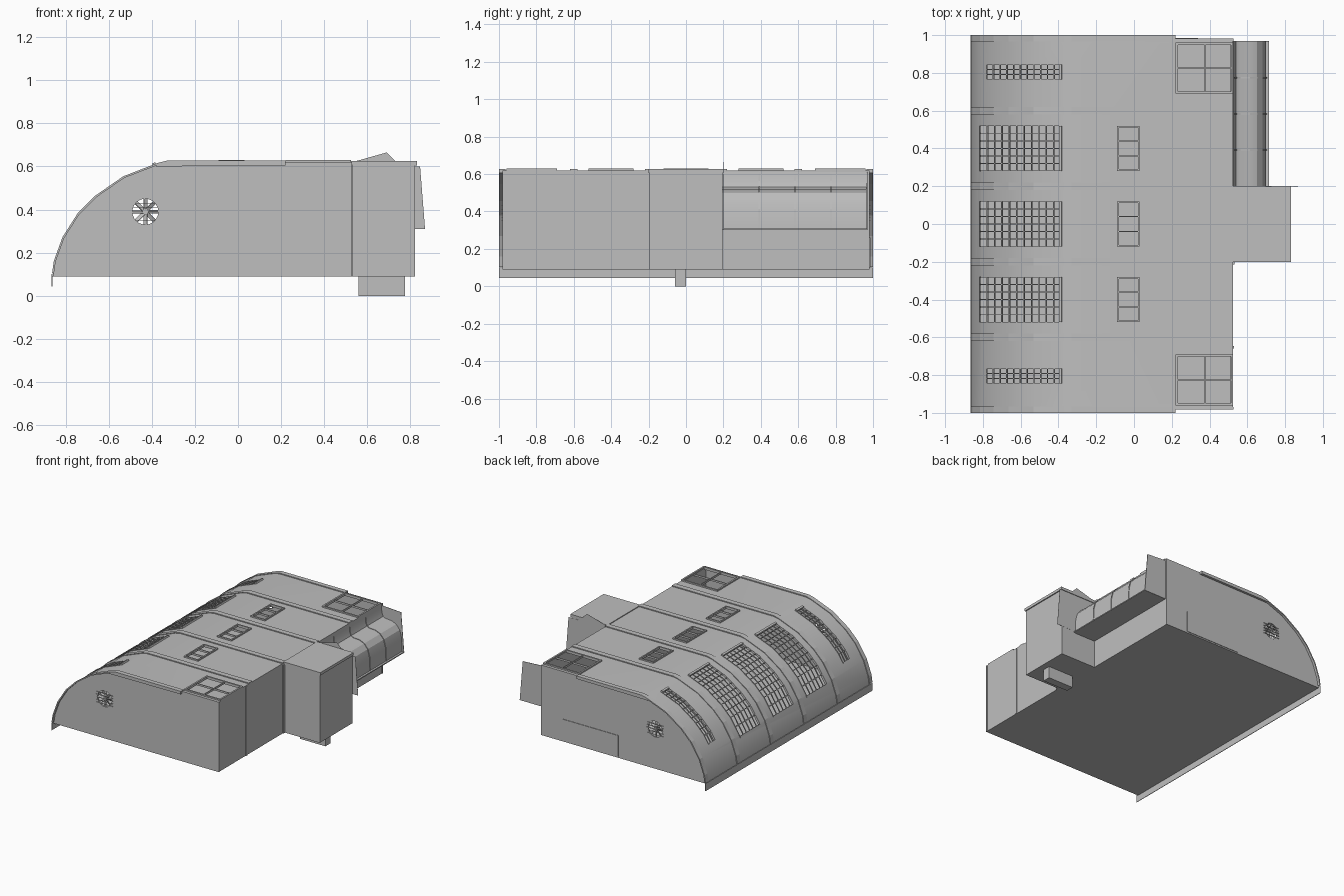
import bpy, bmesh, math
from mathutils import Vector, Matrix

if "Cube" in bpy.data.objects:
    bpy.data.objects.remove(bpy.data.objects["Cube"])


def material(name, v):
    m = bpy.data.materials.new(name)
    m.use_nodes = True
    m.diffuse_color = (v, v, v, 1)
    m.node_tree.nodes["Principled BSDF"].inputs["Base Color"].default_value = (v, v, v, 1)
    return m


GREY = material("mid grey", 0.52)


def finish(name, bm, smooth=False):
    bmesh.ops.recalc_face_normals(bm, faces=bm.faces)
    mesh = bpy.data.meshes.new(name)
    bm.to_mesh(mesh)
    bm.free()
    ob = bpy.data.objects.new(name, mesh)
    bpy.context.collection.objects.link(ob)
    mesh.materials.append(GREY)
    if smooth:
        bpy.ops.object.select_all(action="DESELECT")
        ob.select_set(True)
        bpy.context.view_layer.objects.active = ob
        bpy.ops.object.shade_smooth_by_angle(angle=math.radians(25))
    return ob


def prism(bm, pts, y0, y1):
    """Extrude an outline in x and z along y."""
    a = [bm.verts.new((x, y0, z)) for x, z in pts]
    b = [bm.verts.new((x, y1, z)) for x, z in pts]
    n = len(pts)
    bm.faces.new(a)
    bm.faces.new(b[::-1])
    for i in range(n):
        j = (i + 1) % n
        bm.faces.new((a[i], b[i], b[j], a[j]))


def box(bm, x0, x1, y0, y1, z0, z1):
    prism(bm, [(x0, z0), (x1, z0), (x1, z1), (x0, z1)], y0, y1)


def boxes(name, *items):
    bm = bmesh.new()
    for it in items:
        box(bm, *it)
    return finish(name, bm)


def cylinder(bm, x, y, z, r, depth, n=24):
    rot = Matrix.Translation((x, y, z)) @ Matrix.Rotation(math.pi / 2, 4, "X")
    bmesh.ops.create_cone(bm, cap_ends=True, segments=n, radius1=r, radius2=r, depth=depth, matrix=rot)


def cut(ob, cutter):
    cutter.hide_render = True
    cutter.hide_viewport = True
    cutter.display_type = "WIRE"
    m = ob.modifiers.new("cut", "BOOLEAN")
    m.operation = "DIFFERENCE"
    m.object = cutter
    m.solver = "EXACT"


# Curved roof line, from the eave up to the flat top
ARC = [(-.86, .09), (-.85, .16), (-.81, .27), (-.74, .38), (-.66, .46), (-.53, .55), (-.37, .612), (-.33, .62)]
FLOOR, TOP, WALL, END = .09, .62, .525, .982
# Roof windows: centre y, half width, lower edge x, rows of panes
WINDOWS = [(s * .805, .04, -.78, 3) for s in (-1, 1)] + [(y, .12, -.815, 6) for y in (-.4, 0, .4)]
SKYLIGHTS, WELLS = (-.4, 0, .4), (-.825, .825)


def roof_z(x):
    for (xa, za), (xb, zb) in zip(ARC, ARC[1:]):
        if xa <= x <= xb:
            return za + (zb - za) * (x - xa) / (xb - xa)
    return TOP


def roof_strip(bm, x0, x1, y0, y1, lift):
    """Thin plate that follows the roof."""
    xs = [x0] + [x for x, z in ARC if x0 < x < x1] + [x1]
    low, high = [], []
    for x in xs:
        slope = (roof_z(x + .01) - roof_z(x - .01)) / .02 if x > -.85 else 4
        n = Vector((-slope, 1)).normalized()
        low.append((x - n.x * .004, roof_z(x) - n.y * .004))
        high.append((x + n.x * lift, roof_z(x) + n.y * lift))
    prism(bm, low + high[::-1], y0, y1)


# Hollow hall with flat end walls
bm = bmesh.new()
prism(bm, ARC + [(WALL, TOP), (WALL, FLOOR)], -END, END)
hall = finish("curved_hall", bm, True)
bm = bmesh.new()
prism(bm, [(x + .012, z - .01) for x, z in ARC[1:]] + [(WALL - .01, TOP - .01), (WALL - .01, FLOOR + .006), (-.84, FLOOR + .006)], -.972, .972)
cut(hall, finish("hall_hollow_cutter", bm))

# Openings for fans, roof windows, skylights and light wells
bm = bmesh.new()
for s in (-1, 1):
    cylinder(bm, -.43, s, .39, .06, .2)
for yc, half, x0, rows in WINDOWS:
    box(bm, x0, -.385, yc - half, yc + half, .15, .8)
for y in SKYLIGHTS:
    box(bm, -.083, .023, y - .113, y + .113, .5, .8)
for y in WELLS:
    box(bm, .23, .51, y - .125, y + .125, .5, .8)
cut(hall, finish("openings_cutter", bm))

# Eave skirt
boxes("eave_skirt", (-.865, -.861, -1, 1, .043, .1))

# Roof rims overhanging the end walls, and raised ribs between the bays
bm = bmesh.new()
for y0, y1, x1 in ((-1, -.965, .22), (.965, 1, .22), *[(y - .02, y + .02, WALL) for y in (-.6, -.2, .2, .6)]):
    roof_strip(bm, -.858, -.34, y0, y1, .005)
    prism(bm, [(-.38, .6), (-.37, .617), (-.33, .627), (x1, .627), (x1, .605)], y0, y1)
finish("roof_ribs", bm)

# Glazing bars of the curved roof windows
bm = bmesh.new()
for yc, half, x0, rows in WINDOWS:
    for i in range(rows + 1):
        y = yc - half + 2 * half * i / rows
        roof_strip(bm, x0, -.38, y - .002, y + .002, .004)
    for i in range(12):
        x = x0 + (-.386 - x0) * i / 11
        roof_strip(bm, x - .002, x + .002, yc - half, yc + half, .004)
    roof_strip(bm, -.394, -.38, yc - half, yc + half, .012)
finish("roof_window_bars", bm)


def frame(bm, x0, x1, y0, y1, z0, z1, w, bar, xs=(), ys=()):
    for x in (x0, x1 - w):
        box(bm, x, x + w, y0, y1, z0, z1)
    for y in (y0, y1 - w):
        box(bm, x0 + w, x1 - w, y, y + w, z0, z1)
    for x in xs:
        box(bm, x - bar, x + bar, y0, y1, z0, z1 - .004)
    for y in ys:
        box(bm, x0, x1, y - bar, y + bar, z0, z1 - .004)


# Flat skylights
bm = bmesh.new()
for y in SKYLIGHTS:
    frame(bm, -.09, .03, y - .12, y + .12, .612, .63, .01, .003, ys=(y - .04, y + .04))
finish("skylights", bm)

# Open corner light wells with slim glazing bars
bm = bmesh.new()
for y in WELLS:
    frame(bm, .22, WALL, y - .135, y + .135, .612, .63, .012, .003, xs=(.375,), ys=(y,))
finish("corner_light_wells", bm)

# Round fans in both end walls
bm = bmesh.new()
for s in (-1, 1):
    c = Vector((-.43, s * .972, .39))
    cylinder(bm, c.x, c.y, c.z, .014, .02, 12)
    for i in range(8):
        a = i * math.pi / 4
        rot = Matrix.Translation(c) @ Matrix.Rotation(a, 4, "Y") @ Matrix.Translation((.035, 0, 0)) @ Matrix.Rotation(.5, 4, "X")
        bmesh.ops.create_cube(bm, size=1, matrix=rot @ Matrix.Diagonal((.052, .004, .018, 1)))
    for dz in (-.04, -.02, 0, .02, .04):
        y = c.y + s * .012
        box(bm, -.5, -.36, y - .002, y + .002, .389 + dz, .391 + dz)
finish("end_fans", bm)

# Side tower with roof slab, and the block beneath it
boxes("side_tower", (.52, .822, -.195, .195, FLOOR, .61), (.52, .83, -.2, .2, .605, .626))
boxes("tower_foot", (.56, .775, -.06, 0, 0, FLOOR + .01))

# Canopy beside the tower: swept sheet over a flat soffit, with slim seams
SWEEP = [(.525, .612), (.53, .56), (.54, .53), (.56, .52), (.61, .517), (.65, .5), (.68, .465), (.695, .41), (.7, .3)]
bm = bmesh.new()
prism(bm, SWEEP + [(.52, .3)], .18, .966)
finish("canopy", bm, True)
bm = bmesh.new()
for i in range(1, 4):
    y = .2 + .766 * i / 4
    prism(bm, [(x + .004, z + .003) for x, z in SWEEP] + [(.53, .301)], y - .003, y + .003)
finish("canopy_seams", bm)
boxes("canopy_rail", (.7, .715, .2, .97, .3, .308))

# Upright plates closing the canopy ends
bm = bmesh.new()
prism(bm, [(.52, .3), (.715, .3), (.69, .6), (.52, .61)], .967, .97)
prism(bm, [(.53, .62), (.69, .665), (.735, .62)], .199, .2)
prism(bm, [(.74, .31), (.868, .31), (.845, .6), (.74, .6)], .199, .2)
finish("canopy_end_plates", bm)

# Wall trims: posts and the rear door
boxes("wall_trims",
      (.52, .53, -.66, -.645, FLOOR, .61), (.52, .532, -.215, -.195, FLOOR, .61),
      (.52, .528, -END, -.97, FLOOR, TOP), (.52, .528, .97, END, FLOOR, TOP),
      (-.12, .34, END - .002, END + .004, .1, .26))
